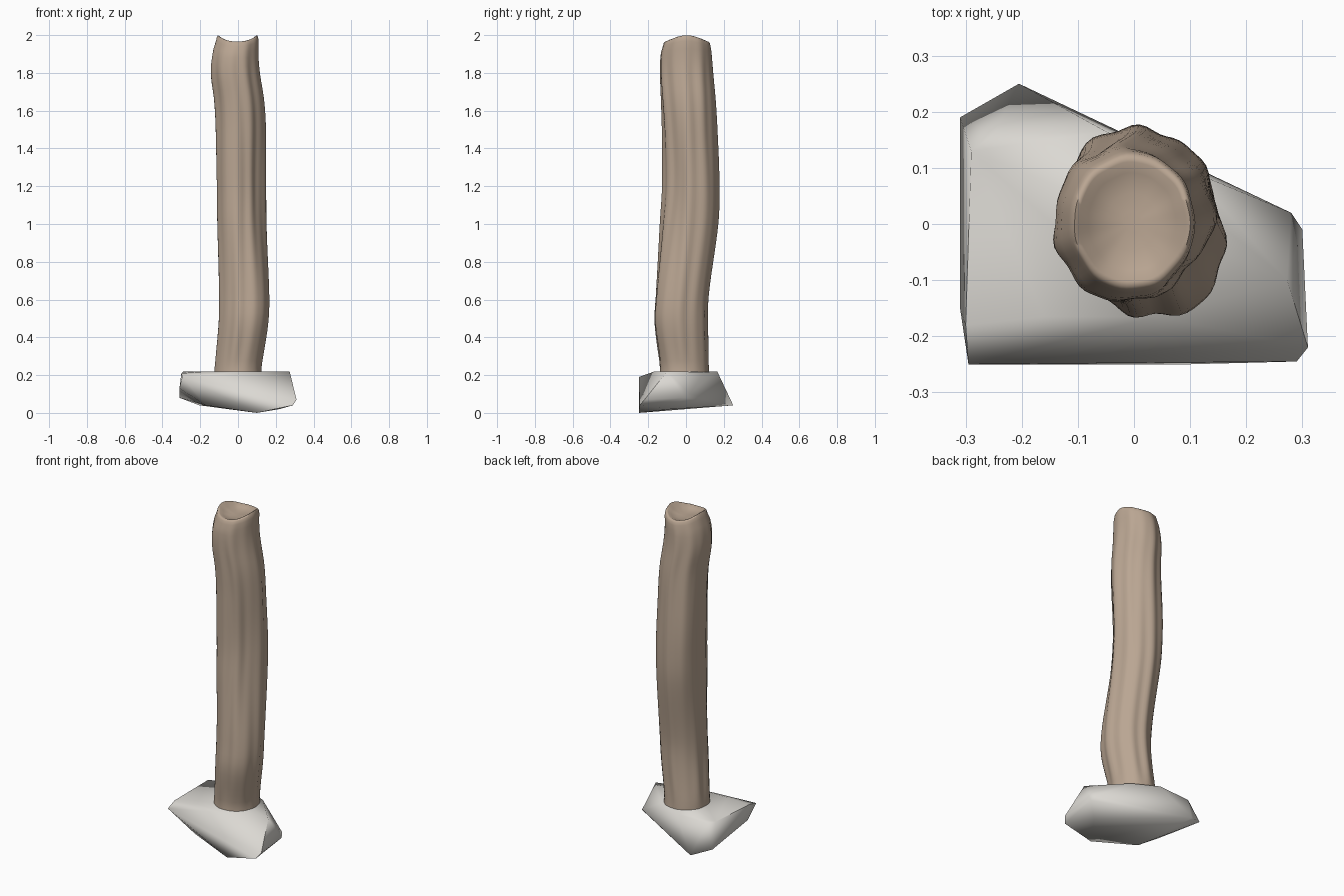
import bpy, bmesh, math

if "Cube" in bpy.data.objects:
    bpy.data.objects.remove(bpy.data.objects["Cube"])


def finish(name, bm, color, angle):
    bmesh.ops.recalc_face_normals(bm, faces=bm.faces)
    mesh = bpy.data.meshes.new(name)
    bm.to_mesh(mesh)
    bm.free()
    obj = bpy.data.objects.new(name, mesh)
    bpy.context.collection.objects.link(obj)
    mat = bpy.data.materials.new(name + "_material")
    mat.diffuse_color = (*color, 1)
    mat.use_nodes = True
    mat.node_tree.nodes["Principled BSDF"].inputs["Base Color"].default_value = mat.diffuse_color
    mesh.materials.append(mat)
    bpy.ops.object.select_all(action='DESELECT')
    obj.select_set(True)
    bpy.context.view_layer.objects.active = obj
    bpy.ops.object.shade_smooth_by_angle(angle=math.radians(angle))
    return obj


# Rough-hewn foundation stone: hull of its corners
corners = [
    (-.30, -.18, .21), (-.29, .13, .22), (-.16, -.165, .22), (.04, -.165, .22),
    (.273, -.10, .22), (-.25, .16, .212), (-.05, .165, .22), (.10, .095, .215),
    (.28, .02, .10), (.30, -.01, .08), (.31, -.22, .07), (.29, -.245, .04),
    (.10, -.25, 0), (-.25, -.24, .16), (-.295, -.25, .19), (-.31, -.15, .13),
    (-.31, .19, .08), (-.205, .25, .04), (.22, -.08, .02), (-.17, -.17, .04),
]
bm = bmesh.new()
for c in corners:
    bm.verts.new(c)
bmesh.ops.convex_hull(bm, input=bm.verts)
bmesh.ops.delete(bm, geom=[v for v in bm.verts if not v.link_faces], context='VERTS')
finish("foundation_stone", bm, (.71, .69, .65), 65)

# Post silhouette: z, left, right, front, back
profile = [
    (.19, -.128, .128, -.143, .123), (.24, -.125, .123, -.138, .12),
    (.48, -.103, .155, -.165, .113), (.62, -.10, .16, -.158, .116),
    (1.0, -.105, .15, -.135, .163), (1.2, -.105, .15, -.122, .168),
    (1.5, -.113, .15, -.126, .16), (1.65, -.123, .14, -.133, .153),
    (1.8, -.143, .116, -.14, .141), (1.9, -.135, .108, -.136, .135),
    (1.96, -.118, .112, -.125, .132),
]


def sample(z):
    i = max(j for j in range(len(profile) - 1) if profile[j][0] <= z + 1e-6)
    p = [profile[min(max(k, 0), len(profile) - 1)] for k in (i - 1, i, i + 1, i + 2)]
    h = p[2][0] - p[1][0]
    t = (z - p[1][0]) / h
    out = []
    for c in range(1, 5):
        m1 = (p[2][c] - p[0][c]) / (p[2][0] - p[0][0]) * h
        m2 = (p[3][c] - p[1][c]) / (p[3][0] - p[1][0]) * h
        out.append((2*t**3 - 3*t*t + 1) * p[1][c] + (t**3 - 2*t*t + t) * m1
                   + (3*t*t - 2*t**3) * p[2][c] + (t**3 - t*t) * m2)
    return out


def bump(a, degrees):
    return max(0, math.cos(a - math.radians(degrees))) ** 6


SIDES = 64


def ring(bm, z, scale=1.0, dz=0.0, saddle=0.0):
    l, r, f, b = sample(z)
    grain = min(1, (1.96 - z) / .25 + .3) * min(1, (z - .19) / .15)
    mid = math.exp(-((z - 1.25) / .4) ** 2)
    high = math.exp(-((z - 1.5) / .25) ** 2)
    low = math.exp(-((z - .55) / .25) ** 2)
    verts = []
    for k in range(SIDES):
        a = 2 * math.pi * k / SIDES
        lobe = .026 * math.cos(7*a + .9*z) + .020 * math.cos(11*a - .6*z + 1)
        swell = (mid * (.18*bump(a, 135) + .14*bump(a, 225) - .18*bump(a, 315))
                 - high * .08 * bump(a, 42) + low * .10 * bump(a, 315))
        s = scale * (1 + grain * (lobe - .012) + swell)
        x = (l + r) / 2 + (r - l) / 2 * math.cos(a) * s
        y = (f + b) / 2 + (b - f) / 2 * math.sin(a) * s
        rise = .6 * math.cos(2*a) + .4 * (2 * math.cos(a)**4 - 1)
        verts.append(bm.verts.new((x, y, z + dz + saddle * rise)))
    return verts


# Wavy wooden post with grain ridges and a dished, saddle-shaped top
bm = bmesh.new()
steps = 40
rings = [ring(bm, .19 + 1.69 * i / steps) for i in range(steps + 1)]
rings.append(ring(bm, 1.92, saddle=.008))
rings.append(ring(bm, 1.955, .98, 0, .014))
for scale, dz, saddle in [(.95, .014, .016), (.90, .022, .017), (.83, .020, .014),
                          (.68, .006, .009), (.40, -.006, .004), (.15, -.010, 0)]:
    rings.append(ring(bm, 1.96, scale, dz, saddle))
for lo, hi in zip(rings, rings[1:]):
    for k in range(SIDES):
        n = (k + 1) % SIDES
        bm.faces.new((lo[k], lo[n], hi[n], hi[k]))
bm.faces.new(rings[0])
bm.faces.new(rings[-1])
finish("wooden_post", bm, (.49, .38, .29), 80)
